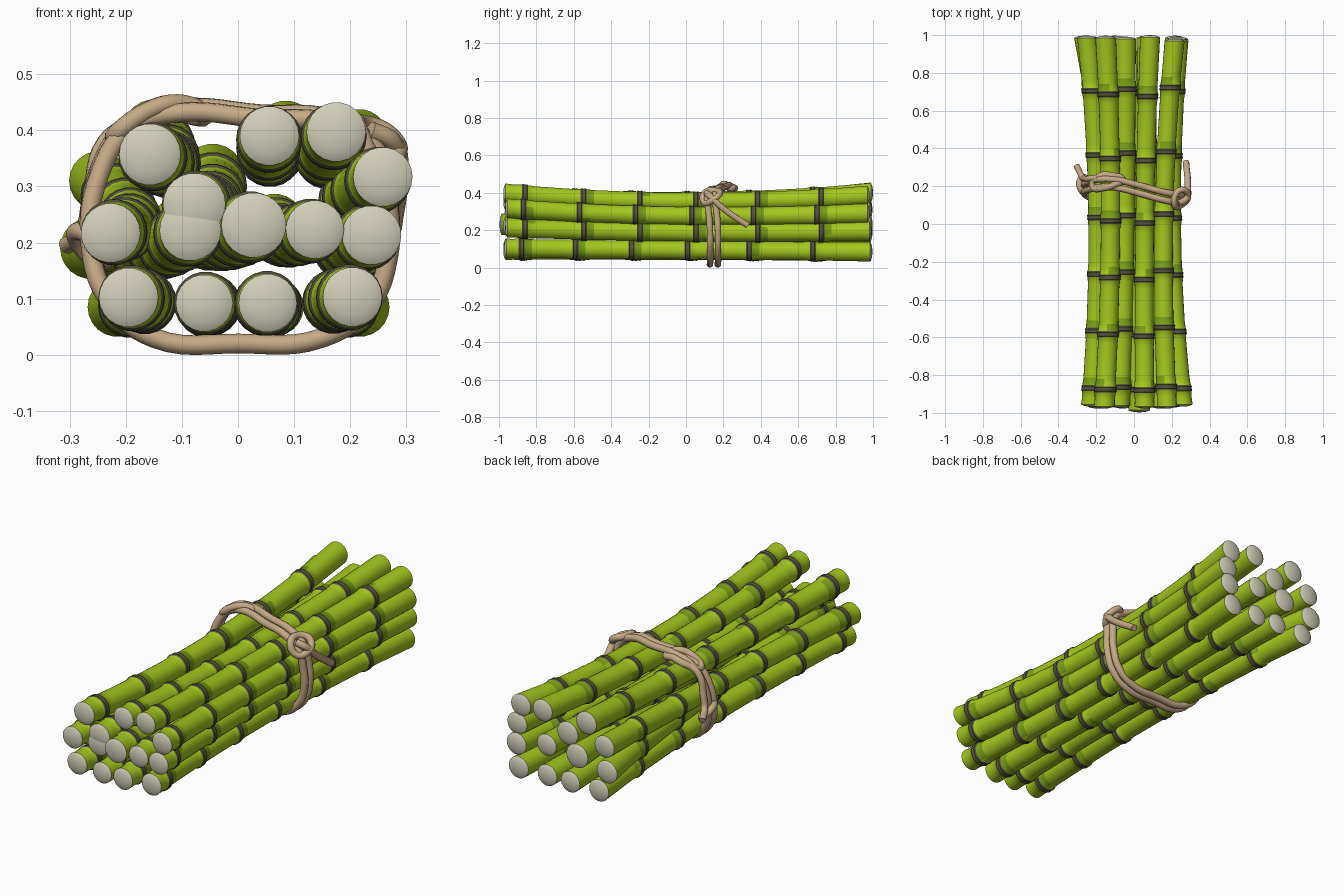
import bpy, bmesh, math, random
from mathutils import Vector

if "Cube" in bpy.data.objects:
    bpy.data.objects.remove(bpy.data.objects["Cube"])

random.seed(4)


def material(name, rgb):
    m = bpy.data.materials.new(name)
    m.diffuse_color = (*rgb, 1)
    m.use_nodes = True
    m.node_tree.nodes["Principled BSDF"].inputs["Base Color"].default_value = m.diffuse_color
    return m


GREEN = material("fresh green", (0.37, 0.57, 0.013))
DARK = material("deep green", (0.19, 0.34, 0.008))
NODE = material("node brown", (0.09, 0.085, 0.045))
PITH = material("pale pith", (0.64, 0.62, 0.48))
ROPE = material("tan rope", (0.56, 0.40, 0.24))

SIDES = 22
NODES = (-0.87, -0.57, -0.27, 0.03, 0.36, 0.70)


def stalk(name, front, back, y0, y1, radius):
    """Bowed cane: swept rings with raised nodes and domed ends."""
    shift = random.uniform(-0.025, 0.025)
    # stations: y, radius, material of the band that follows
    st = [(y0 - 0.012, 0.15, 3), (y0 - 0.009, 0.6, 3), (y0 - 0.003, 0.92, 3), (y0, 1.0, 0)]
    for n in NODES:
        n += shift if n > -0.8 else shift * 0.4
        st += [(n - 0.05, 0.97, 0), (n - 0.016, 1.03, 2), (n - 0.010, 1.12, 2),
               (n, 1.06, 2), (n + 0.010, 1.12, 2), (n + 0.016, 1.03, 1),
               (n + 0.055, 0.97, 0)]
    st += [(y1, 1.0, 3), (y1 + 0.003, 0.92, 3), (y1 + 0.009, 0.6, 3), (y1 + 0.012, 0.15, 3)]
    bm = bmesh.new()
    rings = []
    for y, k, _ in st:
        t = (y - y0) / (y1 - y0)
        x = front[0] + (back[0] - front[0]) * t
        z = front[1] + (back[1] - front[1]) * t
        bow = max(0, 1 - (2 * t - 1) ** 2)        # squeezed together by the tie
        x *= 1 - 0.19 * bow
        z = 0.09 + (z - 0.09) * (1 - 0.13 * bow)
        r = radius * k * (1 - 0.05 * bow)
        rings.append([bm.verts.new((x + r * math.cos(a), y, z + r * math.sin(a)))
                      for a in (math.tau * i / SIDES for i in range(SIDES))])
    for (a, b, s) in zip(rings, rings[1:], st):
        start, span = random.randrange(SIDES), random.randint(8, 15)
        for i in range(SIDES):
            j = (i + 1) % SIDES
            f = bm.faces.new((a[i], a[j], b[j], b[i]))
            f.material_index = s[2]
            # weathered patch only on part of the band beside a node
            if s[2] == 1 and (i - start) % SIDES > span:
                f.material_index = 0
    for ring in (rings[0], rings[-1]):
        bm.faces.new(ring).material_index = 3
    bmesh.ops.recalc_face_normals(bm, faces=bm.faces)
    me = bpy.data.meshes.new(name)
    bm.to_mesh(me)
    bm.free()
    for m in (GREEN, DARK, NODE, PITH):
        me.materials.append(m)
    ob = bpy.data.objects.new(name, me)
    bpy.context.collection.objects.link(ob)
    bpy.context.view_layer.objects.active = ob
    ob.select_set(True)
    bpy.ops.object.shade_smooth_by_angle(angle=math.radians(45))
    ob.select_set(False)


# front end (x, z), back end (x, z), front y, back y, radius
STALKS = [
    ((-.157, .357), (-.15, .400), -.965, .985, .055),
    ((.056, .390), (.085, .400), -.965, .988, .053),
    ((.175, .397), (.215, .385), -.965, .970, .053),
    ((.258, .317), (.235, .290), -.955, .970, .053),
    ((-.227, .217), (-.248, .310), -.955, .985, .053),
    ((-.078, .268), (-.045, .320), -.960, .980, .056),
    ((-.085, .222), (-.262, .190), -.960, .985, .055),
    ((.028, .231), (-.100, .225), -.985, .985, .058),
    ((.137, .223), (.065, .235), -.965, .985, .052),
    ((.238, .213), (.232, .195), -.955, .980, .053),
    ((-.195, .102), (-.215, .085), -.965, .980, .053),
    ((-.060, .092), (-.060, .085), -.965, .980, .051),
    ((.053, .092), (.065, .085), -.965, .980, .052),
    ((.204, .103), (.217, .085), -.960, .985, .053),
]
for i, s in enumerate(STALKS):
    stalk(f"stalk_{i + 1}", *s)


def rope(name, pts, r, closed=False):
    cu = bpy.data.curves.new(name, 'CURVE')
    cu.dimensions = '3D'
    cu.bevel_depth = r
    cu.bevel_resolution = 3
    cu.resolution_u = 6
    cu.use_fill_caps = True
    sp = cu.splines.new('BEZIER')
    sp.bezier_points.add(len(pts) - 1)
    sp.use_cyclic_u = closed
    for p, co in zip(sp.bezier_points, pts):
        p.co = co
        p.handle_left_type = p.handle_right_type = 'AUTO'
    cu.materials.append(ROPE)
    bpy.context.collection.objects.link(bpy.data.objects.new(name, cu))


# tie: two strands side by side, slanting over the top
LOOP = [(-.11, .215, .435), (.04, .18, .425), (.17, .145, .415), (.245, .135, .37),
        (.268, .145, .27), (.268, .15, .18), (.235, .15, .09), (.15, .15, .03),
        (0, .15, .020), (-.15, .15, .03), (-.225, .16, .09), (-.262, .18, .19),
        (-.245, .20, .33), (-.19, .215, .41)]
for k, side in enumerate((-1, 1)):
    rope(f"tie_strand_{k + 1}",
         [(x, y + side * .021, z + side * .004 * (z > .1)) for x, y, z in LOOP], .0175, True)

# knots and loose ends
rope("right_knot", [(.215, .10, .40), (.25, .10, .345), (.285, .14, .36),
                    (.265, .18, .395), (.225, .165, .41)], .017, True)
rope("right_tail", [(.235, .11, .40), (.275, .13, .38), (.285, .20, .315), (.275, .33, .225)], .017)
rope("top_loop", [(-.22, .20, .39), (-.16, .19, .435), (-.10, .21, .447), (-.06, .235, .425),
                  (-.11, .255, .43), (-.18, .255, .415)], .017, True)
rope("left_tail", [(-.17, .25, .42), (-.235, .24, .38), (-.262, .24, .28),
                   (-.275, .25, .22), (-.305, .31, .195)], .016)
rope("left_knot", [(-.25, .16, .20), (-.285, .19, .22), (-.285, .235, .20),
                   (-.255, .245, .17)], .016, True)
